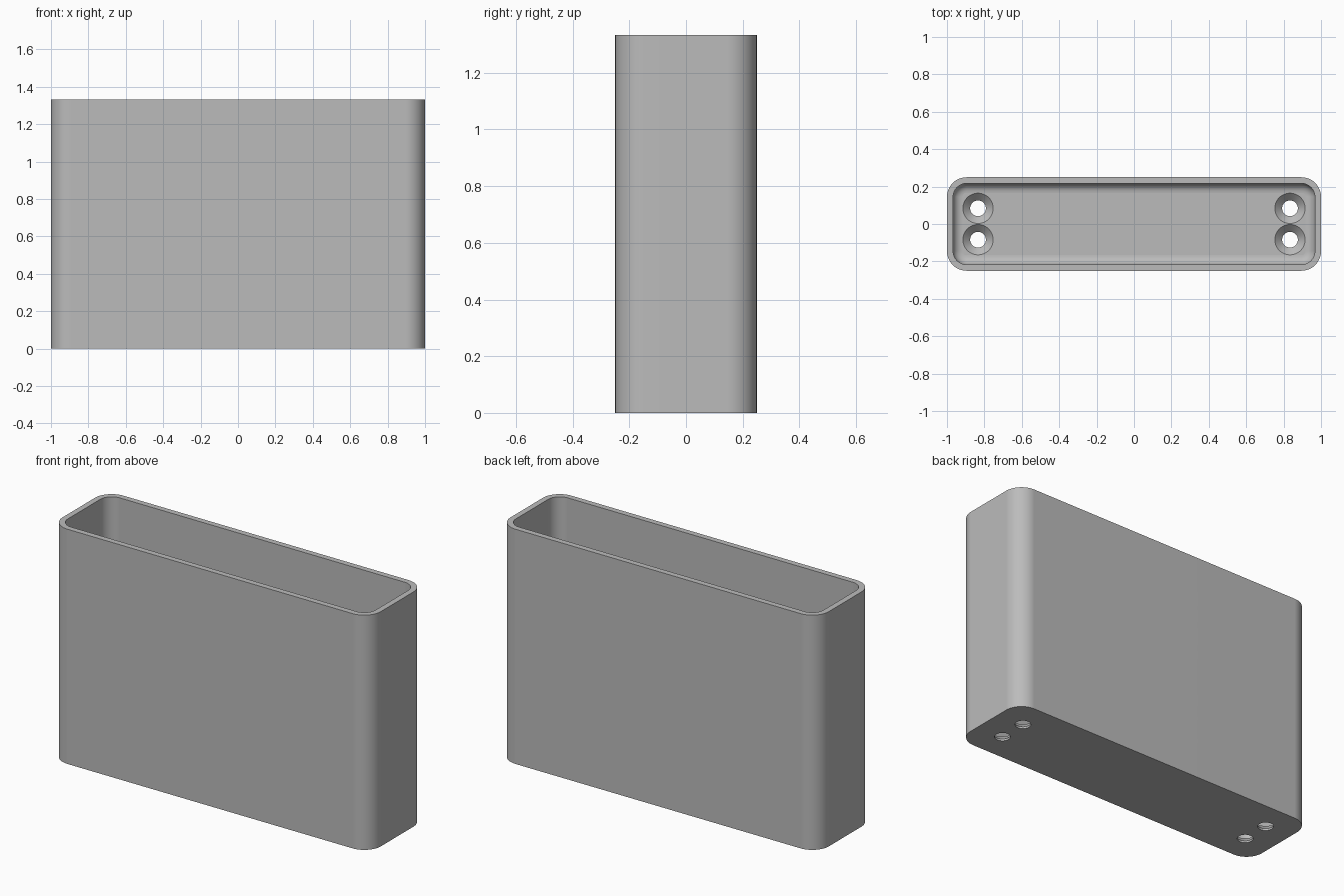
import bpy, bmesh
from math import sin, cos, pi

cube = bpy.data.objects.get("Cube")
if cube:
    bpy.data.objects.remove(cube, do_unlink=True)

HX, HY, HEIGHT = 1.0, 0.25, 1.333
CORNER, WALL, FLOOR, FILLET = 0.105, 0.033, 0.05, 0.05
HOLE_X, HOLE_Y, HOLE_R, SINK_R = 0.834, 0.084, 0.042, 0.081
STEPS, HOLE_SIDES = 12, 48

bm = bmesh.new()


def rounded_ring(inset, z):
    """Loop of vertices around a rounded rectangle."""
    r = max(CORNER - inset, 0.005)
    cx, cy = HX - inset - r, HY - inset - r
    ring = []
    for i, (sx, sy) in enumerate([(1, 1), (-1, 1), (-1, -1), (1, -1)]):
        for k in range(STEPS + 1):
            a = pi / 2 * (i + k / STEPS)
            ring.append(bm.verts.new((sx * cx + r * cos(a), sy * cy + r * sin(a), z)))
    return ring


def circle_ring(x, y, r, z):
    angles = [2 * pi * k / HOLE_SIDES for k in range(HOLE_SIDES)]
    return [bm.verts.new((x + r * cos(a), y + r * sin(a), z)) for a in angles]


def skin(rings):
    """Join successive loops with quads."""
    for a, b in zip(rings, rings[1:]):
        for i in range(len(a)):
            j = (i + 1) % len(a)
            bm.faces.new((a[i], a[j], b[j], b[i]))


def loop_edges(ring):
    return [bm.edges.get((ring[i - 1], ring[i])) for i in range(len(ring))]


# Outer wall, rim, inner wall and the rounded inside bottom edge
shell = [rounded_ring(0, 0), rounded_ring(0, HEIGHT), rounded_ring(WALL, HEIGHT)]
for k in range(9):
    a = pi / 2 * k / 8
    shell.append(rounded_ring(WALL + FILLET * (1 - cos(a)), FLOOR + FILLET * (1 - sin(a))))
skin(shell)

# Countersunk screw holes
floor_edges, base_edges = loop_edges(shell[-1]), loop_edges(shell[0])
for sx in (-1, 1):
    for sy in (-1, 1):
        x, y = sx * HOLE_X, sy * HOLE_Y
        hole = [circle_ring(x, y, SINK_R, FLOOR),
                circle_ring(x, y, HOLE_R, FLOOR - SINK_R + HOLE_R),
                circle_ring(x, y, HOLE_R, 0)]
        skin(hole)
        floor_edges += loop_edges(hole[0])
        base_edges += loop_edges(hole[-1])

# Floor and underside, pierced by the holes
for edges, up in ((floor_edges, 1), (base_edges, -1)):
    bmesh.ops.triangle_fill(bm, edges=edges, use_beauty=True, normal=(0, 0, up))
bmesh.ops.recalc_face_normals(bm, faces=bm.faces)

mesh = bpy.data.meshes.new("open_box")
bm.to_mesh(mesh)
bm.free()
box = bpy.data.objects.new("open_box", mesh)
bpy.context.collection.objects.link(box)

# Plain grey finish
grey = bpy.data.materials.new("light_grey")
grey.use_nodes = True
colour = (0.5, 0.5, 0.5, 1)
grey.diffuse_color = colour
grey.node_tree.nodes["Principled BSDF"].inputs["Base Color"].default_value = colour
mesh.materials.append(grey)

# Smooth rounded corners, crisp edges, flat horizontal faces
bpy.ops.object.select_all(action='DESELECT')
box.select_set(True)
bpy.context.view_layer.objects.active = box
bpy.ops.object.shade_smooth_by_angle(angle=pi / 6)
for face in mesh.polygons:
    if abs(face.normal.z) > 0.999:
        face.use_smooth = False
weighted = box.modifiers.new("weighted_normals", 'WEIGHTED_NORMAL')
weighted.keep_sharp = True
